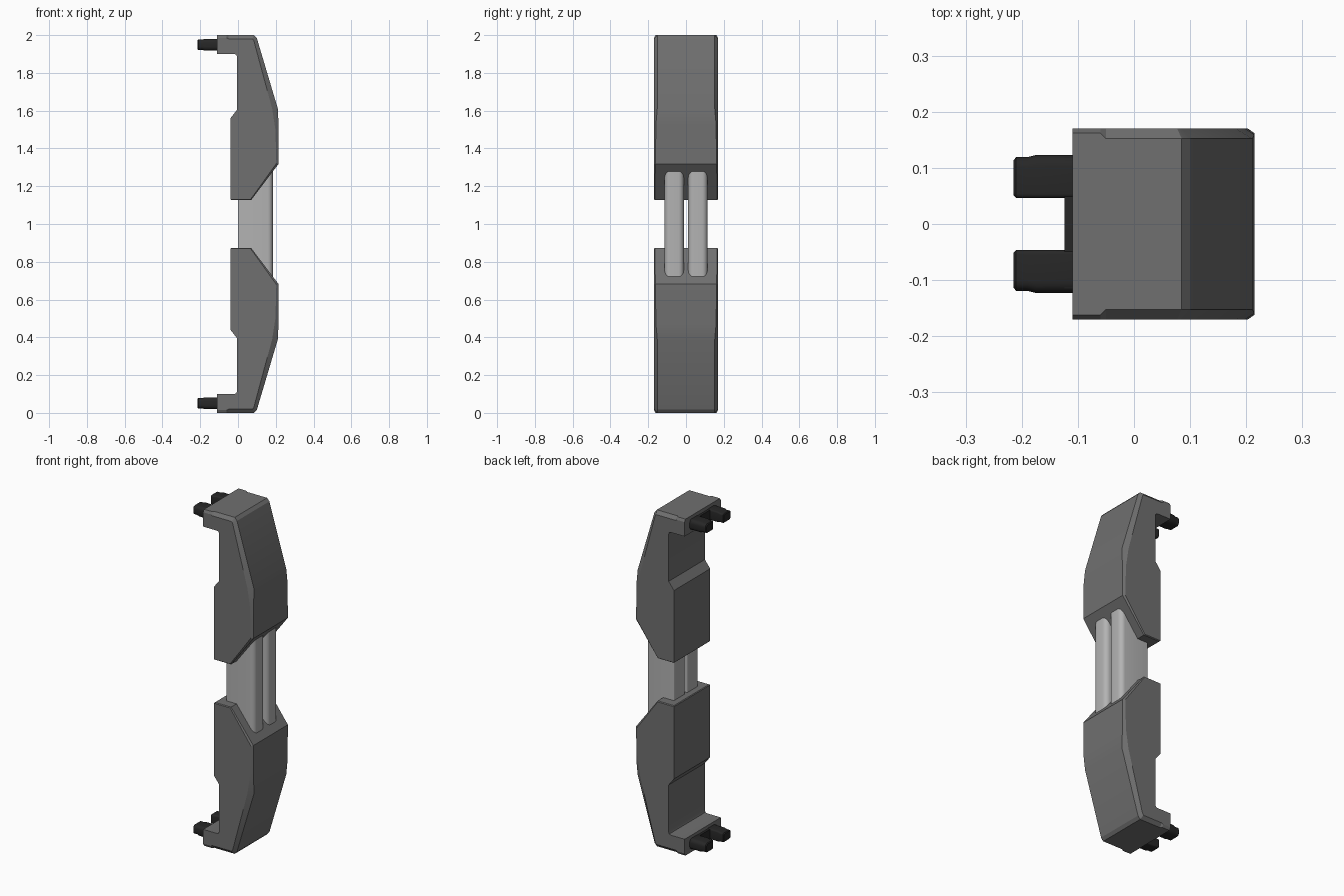
import bpy, bmesh, math

if "Cube" in bpy.data.objects:
    bpy.data.objects.remove(bpy.data.objects["Cube"])


def material(name, v):
    m = bpy.data.materials.new(name)
    m.diffuse_color = (v, v, v, 1)
    m.use_nodes = True
    m.node_tree.nodes["Principled BSDF"].inputs["Base Color"].default_value = m.diffuse_color
    return m


body_mat = material("body_grey", 0.16)
rod_mat = material("rod_light_grey", 0.45)
peg_mat = material("peg_black", 0.02)


def loft(name, loops, mat, mirror, smooth=None):
    """Skin matching loops, cap both ends, mirror about (0, 0, 1)."""
    bm = bmesh.new()
    rings = [[bm.verts.new(p) for p in loop] for loop in loops]
    n = len(rings[0])
    for a, b in zip(rings, rings[1:]):
        for i in range(n):
            bm.faces.new((a[i], a[(i + 1) % n], b[(i + 1) % n], b[i]))
    bm.faces.new(rings[0])
    bm.faces.new(rings[-1])
    bmesh.ops.remove_doubles(bm, verts=bm.verts, dist=1e-5)
    bmesh.ops.recalc_face_normals(bm, faces=bm.faces)
    me = bpy.data.meshes.new(name)
    bm.to_mesh(me)
    bm.free()
    me.materials.append(mat)
    ob = bpy.data.objects.new(name, me)
    bpy.context.collection.objects.link(ob)
    ob.location.z = 1.0
    if smooth:
        bpy.ops.object.select_all(action='DESELECT')
        ob.select_set(True)
        bpy.context.view_layer.objects.active = ob
        bpy.ops.object.shade_smooth_by_angle(angle=math.radians(smooth))
    mod = ob.modifiers.new("mirror", 'MIRROR')
    mod.use_axis = mirror
    mod.use_mirror_merge = False
    return ob


def rounded(cu, cv, w, h, radii, steps=4):
    """Rounded rectangle, one radius per corner from (+,+) counter-clockwise."""
    pts = []
    for k, (su, sv) in enumerate(((1, 1), (-1, 1), (-1, -1), (1, -1))):
        r = radii[k]
        for i in range(steps + 1):
            a = math.pi / 2 * (k + i / steps)
            pts.append((cu + su * (w / 2 - r) + r * math.cos(a),
                        cv + sv * (h / 2 - r) + r * math.sin(a)))
    return pts


# end clamp: outline x, z, half width there, then side-face x, z
W = 0.17
profile = [
    (-0.11, 1.0, 0.162, -0.11, 0.985), (-0.06, 1.0, 0.162, -0.06, 0.985),
    (-0.05, 1.0, 0.152, -0.05, 0.98), (0.085, 1.0, 0.152, 0.077, 0.98),
    (0.10, 0.983, 0.152, 0.084, 0.97), (0.211, 0.61, 0.152, 0.181, 0.61),
    (0.2145, 0.53, 0.159, 0.198, 0.50), (0.2145, 0.318, 0.162, 0.203, 0.32),
    (0.07, 0.127, 0.165, 0.067, 0.131), (-0.036, 0.127, 0.165, -0.04, 0.131),
    (-0.04, 0.131, W, -0.04, 0.131), (-0.04, 0.56, W, -0.04, 0.56),
    (-0.005, 0.605, W, -0.005, 0.605), (-0.005, 0.885, W, -0.005, 0.885),
    (-0.009, 0.896, W, -0.009, 0.896), (-0.02, 0.90, W, -0.02, 0.90),
    (-0.11, 0.90, W, -0.11, 0.90)]
side = lambda y: [(p[3], y, p[4]) for p in profile]
rim = lambda s: [(p[0], s * p[2], p[1]) for p in profile]
loft("end_clamp", [side(-W), rim(-1), rim(1), side(W)], body_mat,
     (False, False, True), smooth=20)

# twin connecting rods, rounded on the outward side
sec = rounded(0.0925, 0.0625, 0.185, 0.102, (0.028, 0.006, 0.006, 0.028), 6)
loft("connecting_rod", [[(x, y, z) for x, y in sec] for z in (-0.29, 0.29)],
     rod_mat, (False, True, False), smooth=35)


# mounting pegs: thick root, slimmer tip, chamfered end
def peg_loop(x, y0, y1, h, r):
    return [(x, y, z) for y, z in
            rounded((y0 + y1) / 2, 0.949, y1 - y0, h, (r, 0.008, 0.008, r))]


loft("mounting_peg", [
    peg_loop(-0.10, 0.046, 0.123, 0.062, 0.02),
    peg_loop(-0.175, 0.046, 0.123, 0.062, 0.02),
    peg_loop(-0.19, 0.046, 0.119, 0.054, 0.018),
    peg_loop(-0.21, 0.046, 0.119, 0.054, 0.018),
    peg_loop(-0.2145, 0.051, 0.114, 0.046, 0.016)],
    peg_mat, (False, True, True), smooth=30)

# thin plate joining each pair of pegs
plate = rounded(0, 0.949, 0.24, 0.058, (0.01,) * 4)
loft("peg_plate", [[(x, y, z) for y, z in plate] for x in (-0.124, -0.10)],
     peg_mat, (False, False, True), smooth=30)
